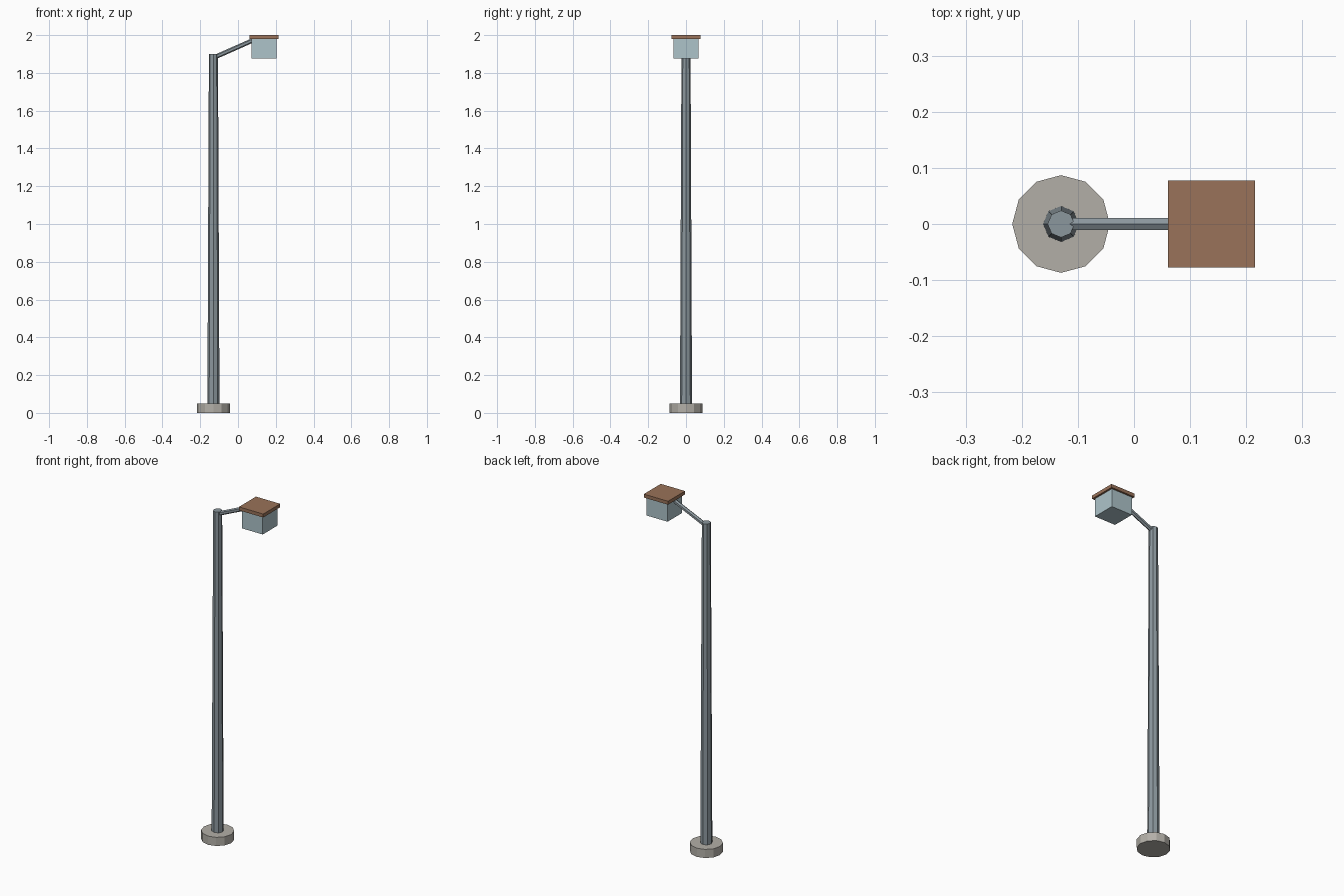
import bpy
from math import pi
from mathutils import Vector

if "Cube" in bpy.data.objects:
    bpy.data.objects.remove(bpy.data.objects["Cube"])

POLE_X = -0.13


def material(name, rgb):
    mat = bpy.data.materials.new(name)
    mat.diffuse_color = (*rgb, 1)
    mat.use_nodes = True
    mat.node_tree.nodes["Principled BSDF"].inputs["Base Color"].default_value = mat.diffuse_color
    return mat


def finish(name, mat):
    obj = bpy.context.object
    obj.name = name
    obj.data.materials.append(mat)
    return obj


def rod(name, start, end, r1, r2, sides, mat, spin=0.0):
    # Faceted, optionally tapered rod between two points
    a, b = Vector(start), Vector(end)
    bpy.ops.mesh.primitive_cone_add(vertices=sides, radius1=r1, radius2=r2,
                                    depth=(b - a).length, location=(a + b) / 2)
    obj = finish(name, mat)
    turn = Vector((0, 0, 1)).rotation_difference(b - a)
    obj.rotation_euler = (turn.to_matrix().to_4x4()
                          @ obj.rotation_euler.to_matrix().to_4x4().Rotation(spin, 4, 'Z')).to_euler()
    return obj


def box(name, centre, size, mat):
    bpy.ops.mesh.primitive_cube_add(size=1, location=centre)
    obj = finish(name, mat)
    obj.scale = size
    return obj


stone = material("stone", (0.45, 0.43, 0.39))
metal = material("metal", (0.26, 0.31, 0.34))
glass = material("glass", (0.42, 0.55, 0.59))
copper = material("copper", (0.32, 0.17, 0.10))

# Round footing and tapered octagonal pole
rod("base", (POLE_X, 0, 0), (POLE_X, 0, 0.05), 0.087, 0.087, 12, stone)
rod("pole", (POLE_X, 0, 0.05), (POLE_X, 0, 1.9), 0.032, 0.024, 8, metal)

# Slanted hexagonal arm, one ridge along the top
rod("arm", (POLE_X, 0, 1.88), (0.08, 0, 1.973), 0.012, 0.012, 6, metal, pi / 6)

# Square lamp with overhanging cap
box("lantern", (0.138, 0, 1.9275), (0.134, 0.134, 0.105), glass)
box("lantern_cap", (0.138, 0, 1.99), (0.155, 0.155, 0.02), copper)
